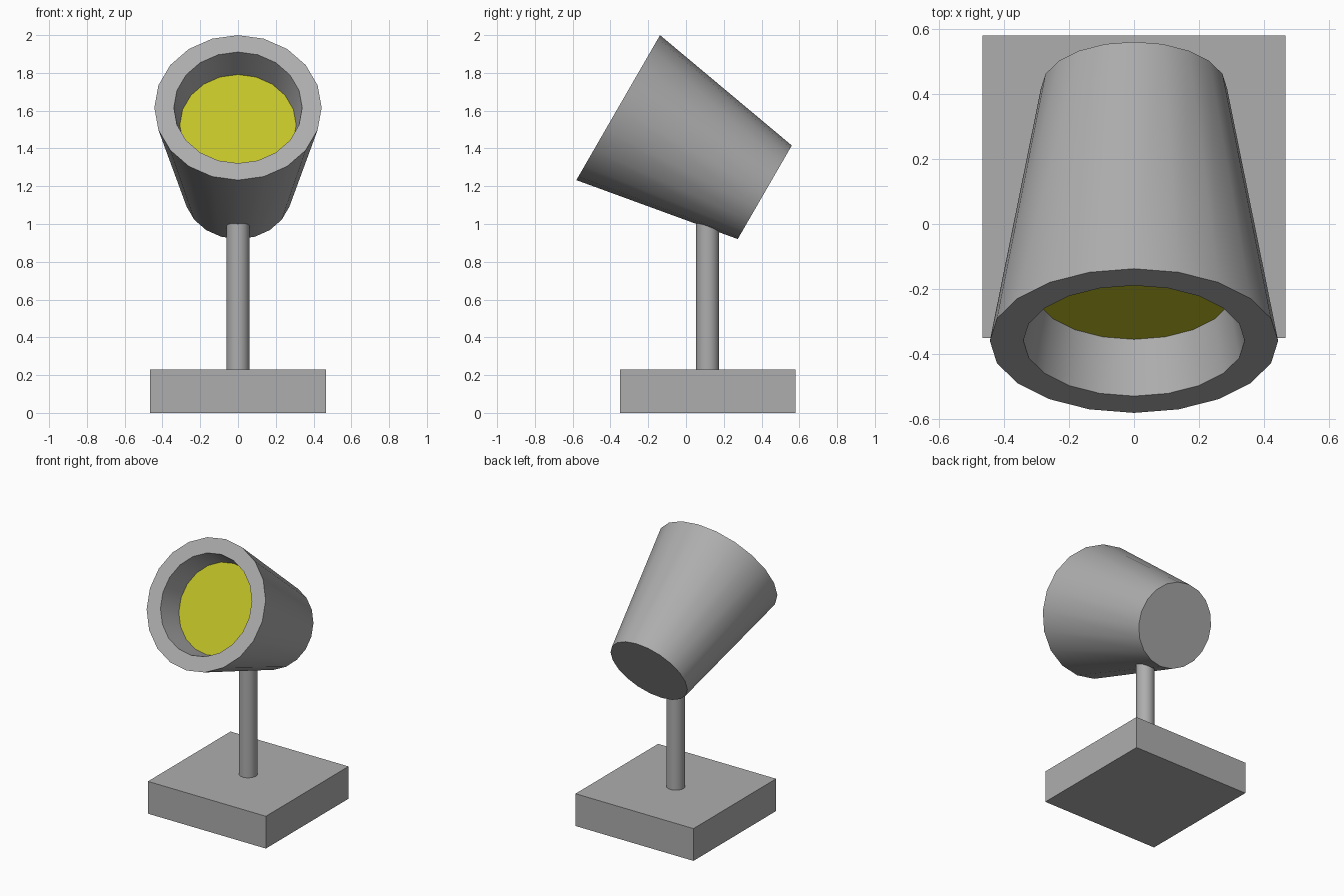
import bpy
import bmesh
from math import radians, sin, cos, tau

cube = bpy.data.objects.get("Cube")
if cube:
    bpy.data.objects.remove(cube, do_unlink=True)

SIDES = 20
MID_Y = 0.115  # the base and post share this centre


def make_material(name, rgb):
    mat = bpy.data.materials.new(name)
    mat.use_nodes = True
    color = (*rgb, 1.0)
    mat.diffuse_color = color
    mat.node_tree.nodes["Principled BSDF"].inputs["Base Color"].default_value = color
    return mat


grey = make_material("grey metal", (0.42, 0.42, 0.42))
yellow = make_material("yellow light", (0.55, 0.55, 0.022))


def lathe(name, profile, materials):
    """Closed solid from (radius, height) rings; the last cap takes the last material."""
    bm = bmesh.new()
    rings = [[bm.verts.new((r * cos(tau * i / SIDES), r * sin(tau * i / SIDES), z))
              for i in range(SIDES)] for r, z in profile]
    for a, b in zip(rings, rings[1:]):
        for i in range(SIDES):
            j = (i + 1) % SIDES
            bm.faces.new((a[i], a[j], b[j], b[i]))
    bm.faces.new(rings[0][::-1])
    bm.faces.new(rings[-1]).material_index = len(materials) - 1
    mesh = bpy.data.meshes.new(name)
    bm.to_mesh(mesh)
    bm.free()
    for mat in materials:
        mesh.materials.append(mat)
    obj = bpy.data.objects.new(name, mesh)
    bpy.context.collection.objects.link(obj)
    bpy.ops.object.select_all(action="DESELECT")
    obj.select_set(True)
    bpy.context.view_layer.objects.active = obj
    bpy.ops.object.shade_smooth_by_angle(angle=radians(30))
    return obj


# Square base
bpy.ops.mesh.primitive_cube_add(size=1, location=(0, MID_Y, 0.115))
base = bpy.context.object
base.name = "base"
base.scale = (0.93, 0.93, 0.23)
base.data.materials.append(grey)

# Upright post, its top end hidden inside the lamp head
post = lathe("post", [(0.061, 0.2), (0.061, 1.1)], [grey])
post.location.y = MID_Y

# Tapered lamp head with a recessed, glowing floor
head = lathe("lamp_head",
             [(0.286, 0), (0.443, 0.896), (0.34, 0.896), (0.308, 0.713)],
             [grey, yellow])
head.location = (0, 0.417, 1.168)
head.rotation_euler.x = radians(60)
